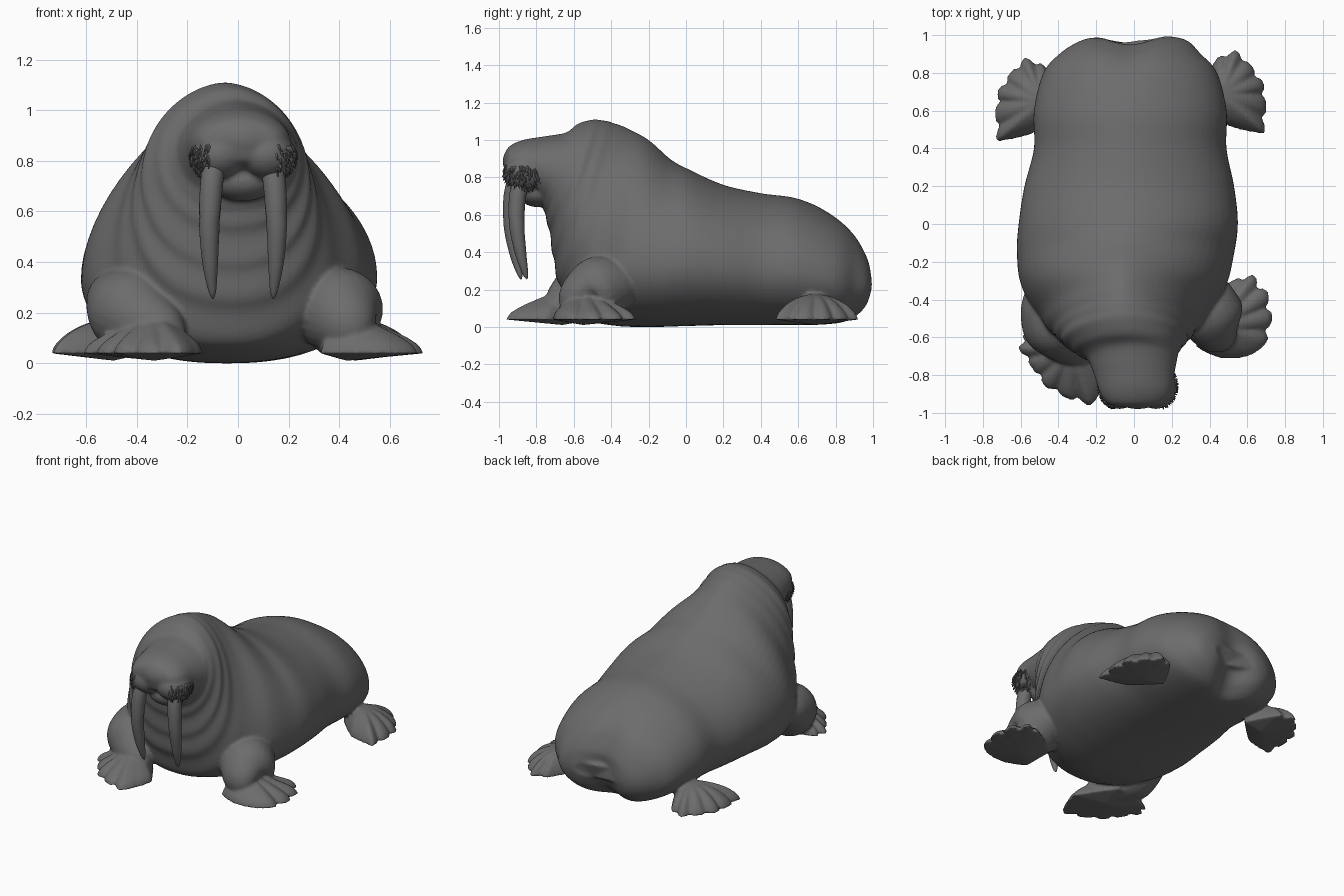
import bpy, bmesh, math, random
from mathutils import Vector, Matrix

if "Cube" in bpy.data.objects:
    bpy.data.objects.remove(bpy.data.objects["Cube"])

random.seed(4)
hide = bpy.data.materials.new("grey_hide")
hide.diffuse_color = (0.15, 0.15, 0.15, 1)
hide.use_nodes = True
hide.node_tree.nodes["Principled BSDF"].inputs["Base Color"].default_value = hide.diffuse_color


def finish(bm, name):
    bmesh.ops.recalc_face_normals(bm, faces=bm.faces[:])
    me = bpy.data.meshes.new(name)
    bm.to_mesh(me)
    bm.free()
    me.materials.append(hide)
    for p in me.polygons:
        p.use_smooth = True
    ob = bpy.data.objects.new(name, me)
    bpy.context.collection.objects.link(ob)
    return ob


def spline(rows, steps):
    """Catmull-Rom through rows of numbers; yields (parameter, row)."""
    n = len(rows)
    for i in range(n - 1):
        a, b, c, d = (rows[min(max(i + k, 0), n - 1)] for k in (-1, 0, 1, 2))
        for j in range(steps + (i == n - 2)):
            t = j / steps
            yield i + t, [0.5 * (2 * q + (r - p) * t + (2 * p - 5 * q + 4 * r - s) * t * t
                                 + (3 * q - p - 3 * r + s) * t ** 3)
                          for p, q, r, s in zip(a, b, c, d)]


def loft(rings, name):
    bm = bmesh.new()
    loops = [[bm.verts.new(p) for p in ring] for ring in rings]
    for a, b in zip(loops, loops[1:]):
        for i in range(len(a)):
            k = (i + 1) % len(a)
            bm.faces.new((a[i], a[k], b[k], b[i]))
    bm.faces.new(loops[0])
    bm.faces.new(loops[-1])
    return finish(bm, name)


def tube(rows, name, sides=24):
    """Round tube along rows of x, y, z, radius."""
    pts = [r for _, r in spline(rows, 8)]
    rings = []
    for i, p in enumerate(pts):
        d = Vector(pts[min(i + 1, len(pts) - 1)][:3]) - Vector(pts[max(i - 1, 0)][:3])
        q = d.to_track_quat('Z', 'Y')
        r = max(p[3], 0.002)
        rings.append([Vector(p[:3]) + q @ Vector((r * math.cos(a), r * math.sin(a), 0))
                      for a in (2 * math.pi * k / sides for k in range(sides))])
    return loft(rings, name)


def blob(name, centre, radii):
    bm = bmesh.new()
    bmesh.ops.create_uvsphere(bm, u_segments=32, v_segments=20, radius=1,
                              matrix=Matrix.Translation(centre) @ Matrix.Diagonal((*radii, 1)))
    return finish(bm, name)


def flipper(name, hub, tips, toes, height, power):
    """Webbed fan around a hub; the first `toes` gaps are notched between toes."""
    steps, rad = 12, 14
    bm = bmesh.new()
    top = bm.verts.new((*hub, 0.05 + height))
    under = bm.verts.new((*hub, 0.01))
    cols = []
    for i, a in enumerate(tips):
        b = tips[(i + 1) % len(tips)]
        for j in range(steps):
            f = j / steps
            gap = (1 - abs(2 * f - 1)) ** 2 if i < toes else 0
            x, y = (a[k] + (b[k] - a[k]) * f - hub[k] for k in (0, 1))
            bulge = 1.015 + 0.16 * f * (1 - f) - 0.12 * gap
            col = []
            for m in range(1, rad + 1):
                r = m / rad
                h = 0.035 + height * (1 - r ** power)
                h *= (1 - 0.4 * gap * r ** 3) * math.sqrt(1 - r ** 10)
                col.append(bm.verts.new((hub[0] + x * r * bulge, hub[1] + y * r * bulge,
                                         0.015 + 0.025 * r + h)))
            cols.append(col)
    for i, a in enumerate(cols):
        b = cols[(i + 1) % len(cols)]
        bm.faces.new((top, a[0], b[0]))
        for m in range(rad - 1):
            bm.faces.new((a[m], a[m + 1], b[m + 1], b[m]))
        bm.faces.new((under, b[-1], a[-1]))
    return finish(bm, name)


# Body: tail to snout; top y,z / bottom y,z / centre x / half width / height of widest point
sections = [
    (1.0, 0.29, 1.0, 0.17, 0.0, 0.17, 0.45),
    (0.98, 0.385, 0.965, 0.085, 0.0, 0.28, 0.45),
    (0.915, 0.50, 0.895, 0.03, -0.02, 0.37, 0.45),
    (0.80, 0.595, 0.80, 0.015, -0.02, 0.46, 0.42),
    (0.60, 0.685, 0.60, 0.01, -0.02, 0.51, 0.42),
    (0.40, 0.715, 0.40, 0.01, -0.02, 0.51, 0.42),
    (0.20, 0.76, 0.20, 0.01, -0.025, 0.555, 0.42),
    (0.02, 0.84, 0.0, 0.005, -0.03, 0.58, 0.40),
    (-0.08, 0.895, -0.2, 0.0, -0.045, 0.575, 0.37),
    (-0.20, 1.0, -0.4, 0.01, -0.055, 0.54, 0.35),
    (-0.32, 1.065, -0.6, 0.07, -0.06, 0.43, 0.37),
    (-0.42, 1.10, -0.69, 0.27, -0.055, 0.36, 0.42),
    (-0.50, 1.108, -0.72, 0.45, -0.05, 0.32, 0.47),
    (-0.58, 1.085, -0.745, 0.57, -0.035, 0.275, 0.48),
    (-0.64, 1.04, -0.77, 0.65, -0.01, 0.24, 0.48),
    (-0.75, 1.02, -0.82, 0.71, 0.0, 0.215, 0.48),
    (-0.87, 1.0, -0.91, 0.77, 0.01, 0.19, 0.48),
    (-0.945, 0.965, -0.955, 0.80, 0.01, 0.15, 0.5),
    (-0.97, 0.92, -0.97, 0.84, 0.01, 0.08, 0.5),
]
rings = []
for s, (ty, tz, by, bz, cx, hw, w) in spline(sections, 12):
    fold = max(0, 1 - abs(s - 11.8) / 3)
    lean = 1.12 + 0.22 * math.exp(-((s - 9) / 1.6) ** 2)
    ring = []
    for k in range(72):
        a = 2 * math.pi * k / 72
        c, v = math.cos(a), math.sin(a)
        x = hw * math.copysign(abs(c) ** (lean if v > 0 else 0.85), c)
        u = w + (1 - w) * v if v > 0 else w + w * v
        # neck folds, strongest at the throat
        grow = 1 + 0.03 * fold * (0.55 - 0.45 * v) * math.sin(s * 7 + 1.0 * c + 0.6 * math.sin(2.3 * s))
        u = 0.5 + (u - 0.5) * grow
        x *= grow
        y, z = by + (ty - by) * u, bz + (tz - bz) * u
        # cleft at the rump, deeper low down
        if y > 0.7:
            depth = 0.04 + 0.08 * max(0, 1 - z / 0.35)
            y -= depth * math.exp(-((x + 0.02) / 0.12) ** 2) * min(1, (y - 0.7) / 0.25)
        ring.append((cx + x, y, max(z, 0)))
    rings.append(ring)
skin = [loft(rings, "body")]

# Front limbs: left reaches forward, right sweeps out to the side
skin.append(tube([(-0.53, -0.32, 0.30, 0.04), (-0.49, -0.42, 0.26, 0.12), (-0.43, -0.52, 0.21, 0.17),
                  (-0.36, -0.60, 0.16, 0.145), (-0.27, -0.68, 0.115, 0.09),
                  (-0.21, -0.72, 0.09, 0.01)], "left_foreleg"))
skin.append(flipper("left_front_flipper", (-0.33, -0.66),
                    [(-0.58, -0.58), (-0.61, -0.66), (-0.54, -0.76), (-0.47, -0.86), (-0.36, -0.92),
                     (-0.23, -0.96), (-0.17, -0.86), (-0.14, -0.74), (-0.3, -0.5)], 5, 0.15, 1.1))
skin.append(tube([(0.38, -0.24, 0.30, 0.05), (0.38, -0.34, 0.25, 0.13), (0.40, -0.46, 0.205, 0.175),
                  (0.44, -0.55, 0.15, 0.14), (0.49, -0.57, 0.10, 0.085), (0.53, -0.55, 0.08, 0.01)],
                 "right_foreleg"))
skin.append(flipper("right_front_flipper", (0.43, -0.55),
                    [(0.54, -0.29), (0.63, -0.27), (0.71, -0.37), (0.73, -0.50), (0.70, -0.63),
                     (0.60, -0.70), (0.46, -0.71), (0.33, -0.65), (0.33, -0.43)], 4, 0.15, 1.1))

# Hind flippers
hind = [(0.44, 0.88), (0.54, 0.92), (0.62, 0.84), (0.685, 0.745), (0.70, 0.63),
        (0.69, 0.48), (0.50, 0.52), (0.33, 0.68)]
skin.append(flipper("right_hind_flipper", (0.46, 0.69), hind, 5, 0.125, 1.8))
skin.append(flipper("left_hind_flipper", (-0.49, 0.65),
                    [(-x - 0.035, y - 0.04) for x, y in hind], 5, 0.125, 1.8))

# Muzzle, lower jaw, whiskers and tusks
skin.append(blob("lower_jaw", (0.02, -0.79, 0.72), (0.13, 0.11, 0.08)))
skin.append(blob("nose", (0.02, -0.87, 0.885), (0.165, 0.11, 0.105)))
for side, name in ((-1, "left"), (1, "right")):
    centre, radii = Vector((0.02 + side * 0.095, -0.86, 0.825)), Vector((0.11, 0.12, 0.10))
    skin.append(blob(name + "_muzzle_pad", centre, radii))
    bm = bmesh.new()
    count = 0
    while count < 130:
        d = Vector([random.gauss(0, 1) for _ in range(3)]).normalized()
        if d.x * side < 0.35 or d.z > 0.3 or d.y > 0.8:
            continue
        count += 1
        droop = (d * 0.6 + Vector((0, 0, -0.9))).normalized()
        pos = centre + d * radii + droop * 0.004
        m = Matrix.Translation(pos) @ droop.to_track_quat('Z', 'Y').to_matrix().to_4x4()
        bmesh.ops.create_cone(bm, segments=5, radius1=0.006, radius2=0.002, depth=0.03,
                              cap_ends=True, matrix=m)
    finish(bm, name + "_whiskers")
    x, y = 0.02 + side * 0.125, -0.015 * (1 - side)
    tube([(x - side * 0.015, -0.87 + y, 0.82, 0.045), (x, -0.90 + y, 0.70, 0.045),
          (x + side * 0.008, -0.905 + y, 0.55, 0.041), (x + side * 0.005, -0.885 + y, 0.40, 0.031),
          (x - side * 0.003, -0.86 + y, 0.29, 0.016), (x - side * 0.006, -0.85 + y, 0.255, 0.003)],
         name + "_tusk")

# Merge the fleshy parts into one continuous soft skin
bpy.ops.object.select_all(action='DESELECT')
for ob in skin:
    ob.select_set(True)
bpy.context.view_layer.objects.active = skin[0]
bpy.ops.object.join()
body = skin[0]
remesh = body.modifiers.new("merge", 'REMESH')
remesh.mode = 'VOXEL'
remesh.voxel_size = 0.01
remesh.use_smooth_shade = True
soft = body.modifiers.new("soften", 'SMOOTH')
soft.factor = 0.5
soft.iterations = 5
